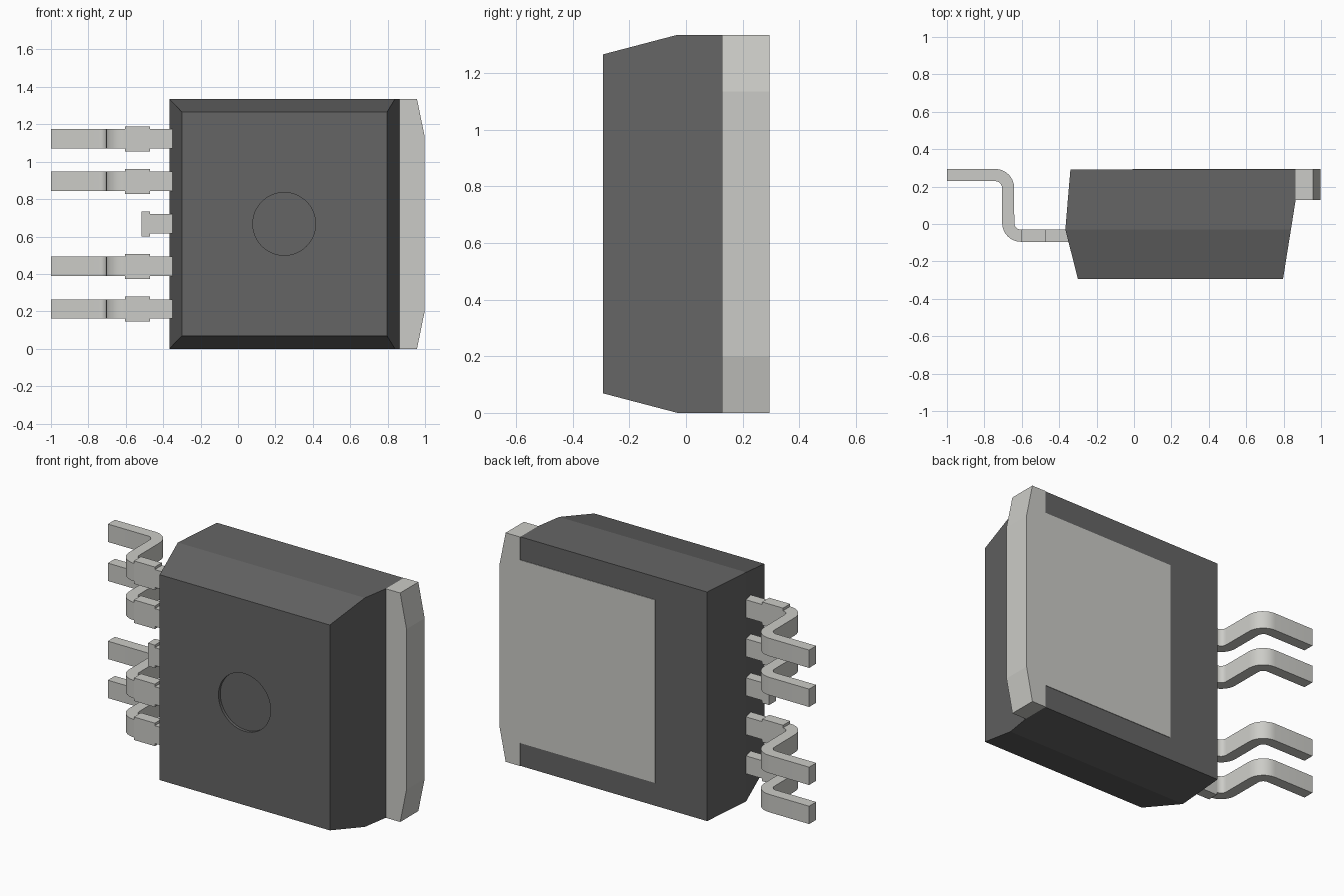
import bpy, bmesh, math
from mathutils import Vector

if "Cube" in bpy.data.objects:
    bpy.data.objects.remove(bpy.data.objects["Cube"])

H = 1.335            # package height
BACK = 0.294         # rear mounting plane


def material(name, rgb):
    m = bpy.data.materials.new(name)
    m.diffuse_color = (*rgb, 1)
    m.use_nodes = True
    m.node_tree.nodes["Principled BSDF"].inputs["Base Color"].default_value = m.diffuse_color
    return m


plastic = material("dark_plastic", (0.13, 0.13, 0.13))
metal = material("tinned_metal", (0.6, 0.6, 0.57))


def add_object(name, bm, mat):
    bmesh.ops.recalc_face_normals(bm, faces=bm.faces)
    me = bpy.data.meshes.new(name)
    bm.to_mesh(me)
    bm.free()
    ob = bpy.data.objects.new(name, me)
    bpy.context.collection.objects.link(ob)
    me.materials.append(mat)
    return ob


def prism(bm, points, direction):
    """Extrude a closed outline along a vector."""
    face = bm.faces.new([bm.verts.new(p) for p in points])
    out = bmesh.ops.extrude_face_region(bm, geom=[face], use_keep_orig=True)
    verts = [v for v in out["geom"] if isinstance(v, bmesh.types.BMVert)]
    bmesh.ops.translate(bm, verts=verts, vec=Vector(direction))


# Moulded body: rectangles lofted from front to back (y, x min, x max, z inset)
bm = bmesh.new()
rings = []
for y, x0, x1, inset in ((-0.293, -0.30, 0.797, 0.069), (-0.03, -0.367, 0.839, 0),
                         (0.127, -0.354, 0.864, 0), (0.291, -0.34, 0.864, 0)):
    z0, z1 = inset, H - inset
    rings.append([bm.verts.new(p) for p in
                  ((x0, y, z0), (x1, y, z0), (x1, y, z1), (x0, y, z1))])
for a, b in zip(rings, rings[1:]):
    for i in range(4):
        j = (i + 1) % 4
        bm.faces.new((a[i], a[j], b[j], b[i]))
bm.faces.new(rings[0])
bm.faces.new(rings[-1])
body = add_object("body", bm, plastic)

# Round ejector mark sunk into the front
bm = bmesh.new()
circle = [(0.247 + 0.168 * math.cos(t), -0.4, H / 2 + 0.168 * math.sin(t))
          for t in (math.tau * i / 48 for i in range(48))]
prism(bm, circle, (0, 0.124, 0))
cutter = add_object("mark_cutter", bm, plastic)
cutter.hide_render = True
cut = body.modifiers.new("round_mark", 'BOOLEAN')
cut.object = cutter
cut.operation = 'DIFFERENCE'
cut.solver = 'EXACT'
bpy.context.view_layer.objects.active = body
bpy.ops.object.modifier_apply(modifier=cut.name)
bpy.data.objects.remove(cutter)

# Heat tab at the side, with clipped corners
bm = bmesh.new()
tab = [(0.864, 0), (0.957, 0), (0.998, 0.2), (0.998, H - 0.2), (0.957, H), (0.864, H)]
prism(bm, [(x, 0.127, z) for x, z in tab], (0, BACK - 0.127, 0))
add_object("heat_tab", bm, metal)

# Exposed back pad, barely proud of the plastic
bm = bmesh.new()
pad = [(-0.007, 0.134), (0.864, 0.134), (0.864, H - 0.134), (-0.007, H - 0.134)]
prism(bm, [(x, 0.27, z) for x, z in pad], (0, BACK - 0.27, 0))
add_object("back_pad", bm, metal)

# Leads
T, WIDE, NARROW = 0.065, 0.067, 0.052
R_IN, R_OUT = 0.035, 0.1
LEAD_BACK = -0.03                # rear face of the lead at the body


def arc(cx, cy, r, a0, a1, n=8):
    return [(cx + r * math.cos(math.radians(a0 + (a1 - a0) * i / n)),
             cy + r * math.sin(math.radians(a0 + (a1 - a0) * i / n))) for i in range(n + 1)]


def bent_profile():
    """Gull-wing section seen from above, foot to shoulder."""
    ux, uy = -0.741, BACK - R_OUT                  # foot bend centre
    lx, ly = -0.605, LEAD_BACK - T + R_OUT         # shoulder bend centre
    rear = [(-1, BACK)] + arc(ux, uy, R_OUT, 90, 0) + arc(lx, ly, R_IN, 180, 270)
    front = [(-1, BACK - T)] + arc(ux, uy, R_IN, 90, 0) + arc(lx, ly, R_OUT, 180, 270)
    return rear + front[::-1]


def lead(name, z, x_start, bent):
    bm = bmesh.new()
    half = [(x_start, WIDE), (-0.47, WIDE), (-0.47, NARROW), (-0.33, NARROW)]
    outline = half + [(x, -w) for x, w in reversed(half)]
    prism(bm, [(x, LEAD_BACK - T, z + w) for x, w in outline], (0, T, 0))
    if bent:
        prism(bm, [(x, y, z - NARROW) for x, y in bent_profile()], (0, 0, 2 * NARROW))
    ob = add_object(name, bm, metal)
    bpy.ops.object.select_all(action='DESELECT')
    ob.select_set(True)
    bpy.context.view_layer.objects.active = ob
    bpy.ops.object.shade_smooth_by_angle(angle=math.radians(30))


for i in range(-2, 3):
    z = H / 2 + 0.2275 * i
    if i:
        lead(f"lead_{i + 3}", z, -0.605, True)
    else:
        lead("cut_lead", z, -0.515, False)
